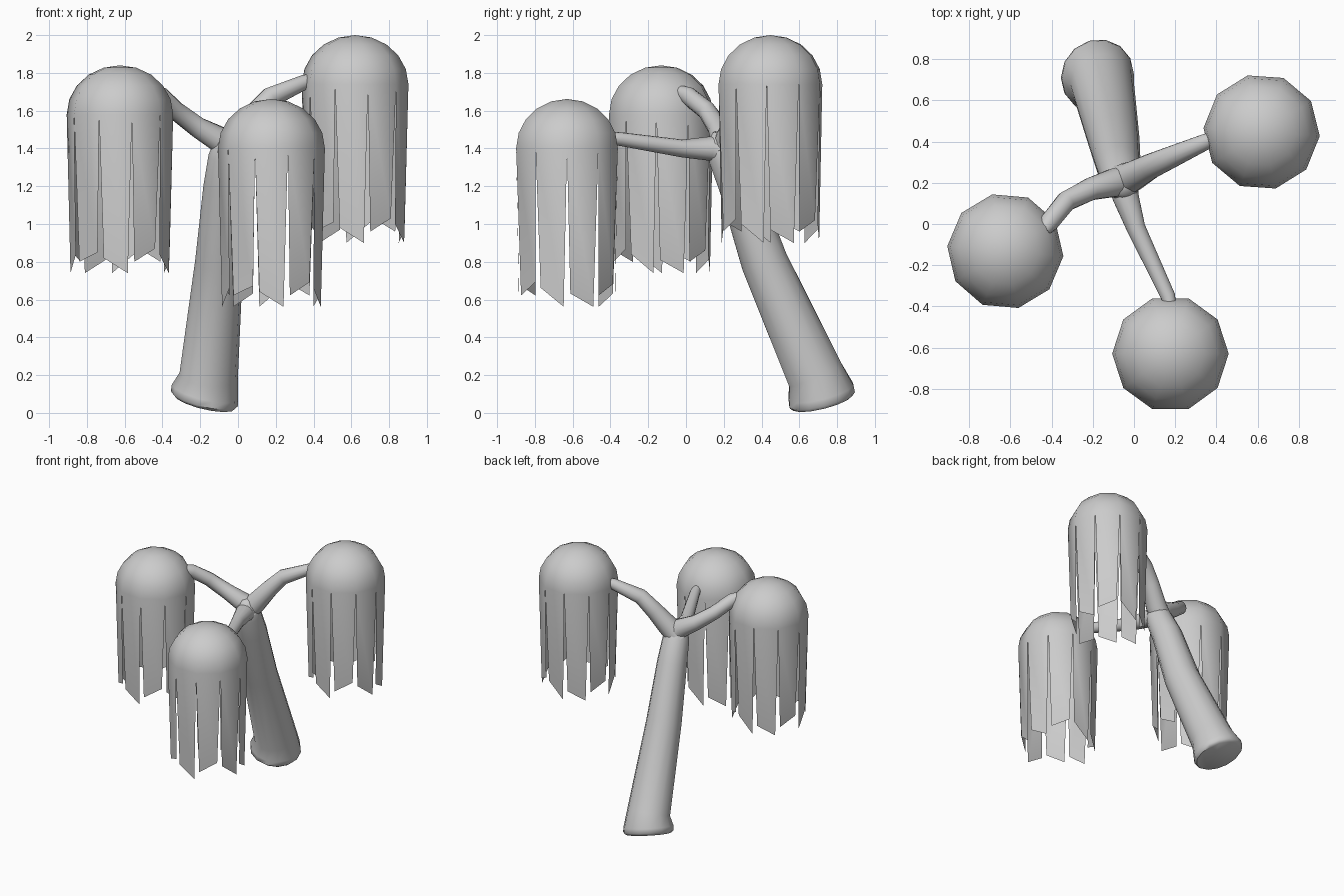
import bpy
from math import sin, cos, pi, radians
from mathutils import Vector

if "Cube" in bpy.data.objects:
    bpy.data.objects.remove(bpy.data.objects["Cube"])

SIDES = 10


def add_mesh(name, verts, faces, angle=50):
    me = bpy.data.meshes.new(name)
    me.from_pydata([tuple(v) for v in verts], [], faces)
    me.update()
    ob = bpy.data.objects.new(name, me)
    bpy.context.collection.objects.link(ob)
    bpy.ops.object.select_all(action='DESELECT')
    ob.select_set(True)
    bpy.context.view_layer.objects.active = ob
    bpy.ops.object.shade_smooth_by_angle(angle=radians(angle))
    return ob


def tube(name, path, ref, first_normal=None, sides=14):
    """Tapered tube through (x, y, z, radius) points."""
    pts = [Vector(p[:3]) for p in path]
    verts, faces, n = [], [], len(pts)
    for i, p in enumerate(pts):
        d = pts[min(i + 1, n - 1)] - pts[max(i - 1, 0)]
        if first_normal and i < len(first_normal):
            d = Vector(first_normal[i])
        d.normalize()
        u = (ref - d * ref.dot(d)).normalized()
        w = d.cross(u)
        for k in range(sides):
            a = 2 * pi * k / sides
            verts.append(p + (u * cos(a) + w * sin(a)) * path[i][3])
    for i in range(n - 1):
        for k in range(sides):
            a, b = i * sides + k, i * sides + (k + 1) % sides
            faces.append((a, b, b + sides, a + sides))
    faces.append(tuple(reversed(range(sides))))
    faces.append(tuple(range((n - 1) * sides, n * sides)))
    return add_mesh(name, verts, faces)


# Drop of the left and right bottom corner of each hanging strip, from angle 0
DROPS = [(1.03, 1.10), (1.04, 0.98), (0.99, 1.10), (1.03, 1.10), (1.04, 0.98),
         (1.10, 1.00), (1.04, 0.99), (1.02, 1.10), (1.04, 0.97), (1.00, 1.10)]


def canopy(name, x, y, top, turn):
    """Ten-sided dome whose rim continues as ten tapering strips."""
    r, h, rings = 0.283, 0.26, 5
    verts, faces = [], []
    for i in range(rings):
        e = i * pi / 2 / rings
        for k in range(SIDES):
            a = 2 * pi * k / SIDES
            verts.append(Vector((r * cos(e) * cos(a), r * cos(e) * sin(a), h * sin(e) - h)))
    verts.append(Vector((0, 0, 0)))
    for i in range(rings):
        for k in range(SIDES):
            a, b = i * SIDES + k, i * SIDES + (k + 1) % SIDES
            if i < rings - 1:
                faces.append((a, b, b + SIDES, a + SIDES))
            else:
                faces.append((a, b, rings * SIDES))
    for k, (dl, dr) in enumerate(DROPS):
        a = 2 * pi * (k + 0.5) / SIDES
        out, side = Vector((cos(a), sin(a), 0)), Vector((-sin(a), cos(a), 0))
        s = len(verts)
        for sg, d in ((-1, dl), (1, dr)):
            verts.append(out * 0.254 + side * sg * 0.064 + Vector((0, 0, -d)))
        faces.append((k, s, s + 1, (k + 1) % SIDES))
    ob = add_mesh(name, verts, faces)
    ob.location = (x, y, top)
    ob.rotation_euler.z = radians(turn)
    return ob


# Leaning trunk with a flared foot
tilt = (0.24, -0.25, 1)
tube("trunk", [(-0.178, 0.722, 0.058, 0.165), (-0.178, 0.72, 0.075, 0.182),
               (-0.175, 0.715, 0.11, 0.18), (-0.155, 0.685, 0.20, 0.155),
               (-0.10, 0.415, 0.80, 0.127), (-0.075, 0.28, 1.20, 0.108),
               (-0.06, 0.21, 1.36, 0.096), (-0.05, 0.18, 1.45, 0.07),
               (-0.045, 0.17, 1.49, 0.03)],
     Vector((1, 0, 0)), [tilt, tilt, tilt])

# Three branches
up = Vector((0, 0, 1))
tube("left_branch", [(-0.02, 0.22, 1.36, 0.07), (-0.10, 0.20, 1.45, 0.07),
                     (-0.21, 0.17, 1.51, 0.056), (-0.33, 0.11, 1.60, 0.05),
                     (-0.41, 0.01, 1.68, 0.048), (-0.44, -0.03, 1.70, 0.035)], up)
tube("front_branch", [(-0.06, 0.24, 1.37, 0.08), (-0.04, 0.13, 1.40, 0.065),
                      (0.01, -0.02, 1.40, 0.047), (0.165, -0.35, 1.45, 0.036),
                      (0.18, -0.42, 1.46, 0.03)], up)
tube("right_branch", [(-0.09, 0.21, 1.36, 0.075), (-0.01, 0.23, 1.45, 0.075),
                      (0.08, 0.28, 1.57, 0.062), (0.17, 0.32, 1.67, 0.055),
                      (0.35, 0.40, 1.75, 0.04), (0.42, 0.43, 1.77, 0.03)], up)

# Drooping foliage
canopy("left_canopy", -0.625, -0.132, 1.84, -5)
canopy("front_canopy", 0.177, -0.63, 1.662, 0)
canopy("right_canopy", 0.62, 0.447, 2.0, -4)
